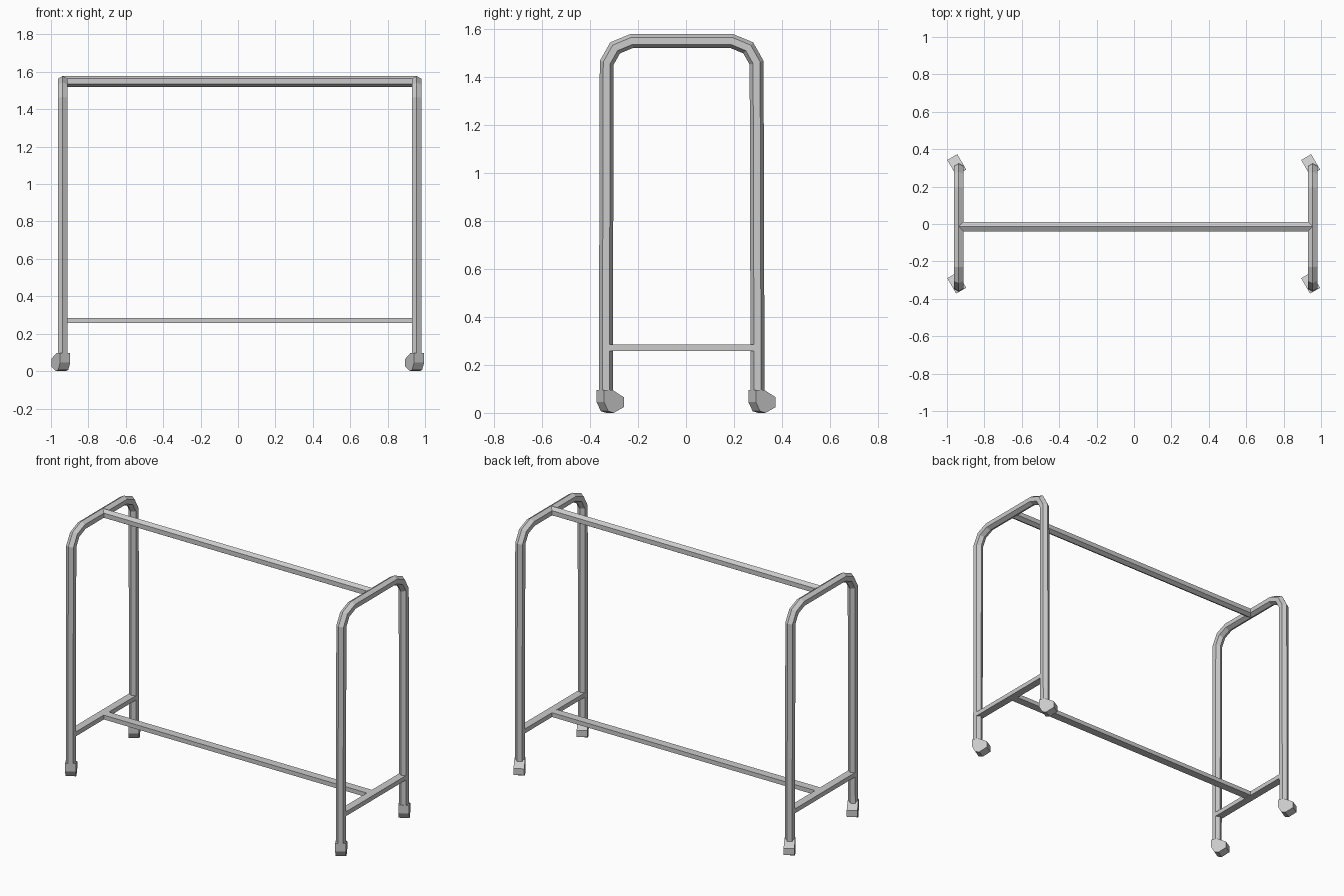
import bpy, bmesh
from mathutils import Vector, Matrix
from math import cos, sin, pi, radians

cube = bpy.data.objects.get("Cube")
if cube:
    bpy.data.objects.remove(cube)

steel = bpy.data.materials.new("grey steel")
steel.use_nodes = True
grey = (0.6, 0.6, 0.6, 1)
steel.diffuse_color = grey
steel.node_tree.nodes["Principled BSDF"].inputs["Base Color"].default_value = grey

MID_Y = -0.018             # centre line of the rack
SIDES = {"right": -0.937, "left": 0.955}
RADIUS = 0.029


def finish(bm, name):
    bmesh.ops.recalc_face_normals(bm, faces=bm.faces)
    mesh = bpy.data.meshes.new(name)
    bm.to_mesh(mesh)
    bm.free()
    mesh.materials.append(steel)
    obj = bpy.data.objects.new(name, mesh)
    bpy.context.collection.objects.link(obj)
    return obj


def hex_tube(name, path, side):
    """Six-sided tube with mitred bends along a path in the plane across 'side'."""
    bm = bmesh.new()
    path, side = [Vector(p) for p in path], Vector(side)
    rings = []
    for i, p in enumerate(path):
        before = (p - path[i - 1]).normalized() if i else (path[1] - p).normalized()
        after = (path[i + 1] - p).normalized() if i < len(path) - 1 else before
        normal = (before + after).normalized().cross(side)
        miter = 1 / normal.dot(before.cross(side))
        rings.append([bm.verts.new(p + RADIUS * (normal * miter * cos(k * pi / 3)
                                                 + side * sin(k * pi / 3)))
                      for k in range(6)])
    for a, b in zip(rings, rings[1:]):
        for k in range(6):
            bm.faces.new((a[k - 1], a[k], b[k], b[k - 1]))
    bm.faces.new(rings[0])
    bm.faces.new(rings[-1])
    return finish(bm, name)


def box(name, center, size):
    bm = bmesh.new()
    bmesh.ops.create_cube(bm, size=1, matrix=Matrix.Translation(center)
                          @ Matrix.Diagonal((*size, 1)))
    return finish(bm, name)


def caster(name, x, y):
    """Chunky wheel block, swivelled to trail behind the leg."""
    profile = [(-0.026, 0.096), (0.014, 0.096), (0.069, 0.065), (0.069, 0.024),
               (0.02, 0), (-0.006, 0.007), (-0.026, 0.045)]
    bm = bmesh.new()
    face = bm.faces.new([bm.verts.new((-0.031, u, z)) for u, z in profile])
    new = bmesh.ops.extrude_face_region(bm, geom=[face])["geom"]
    bmesh.ops.translate(bm, vec=(0.062, 0, 0),
                        verts=[v for v in new if isinstance(v, bmesh.types.BMVert)])
    bm.transform(Matrix.Translation((x, y, 0)) @ Matrix.Rotation(radians(30), 4, "Z"))
    return finish(bm, name)


# End frames: bent hoop, low rail and two casters each
half_hoop = [(0.316, 0.085), (0.312, 1.458), (0.277, 1.52), (0.207, 1.549)]
for side, x in SIDES.items():
    path = [(x, MID_Y - d, z) for d, z in half_hoop]
    path += [(x, MID_Y + d, z) for d, z in reversed(half_hoop)]
    hex_tube(side + "_hoop", path, (1, 0, 0))
    box(side + "_low_rail", (x, MID_Y, 0.271), (0.049, 0.62, 0.028))
    for end, sign in (("front", -1), ("back", 1)):
        caster(f"{end}_{side}_caster", x, MID_Y + sign * 0.316)

# Long bars joining the two frames
x0, x1 = SIDES["right"], SIDES["left"]
bar_y = -0.014
hex_tube("hanging_bar", [(x0, bar_y, 1.549), (x1, bar_y, 1.549)], (0, 1, 0))
box("low_bar", ((x0 + x1) / 2, bar_y, 0.271), (x1 - x0, 0.052, 0.027))
